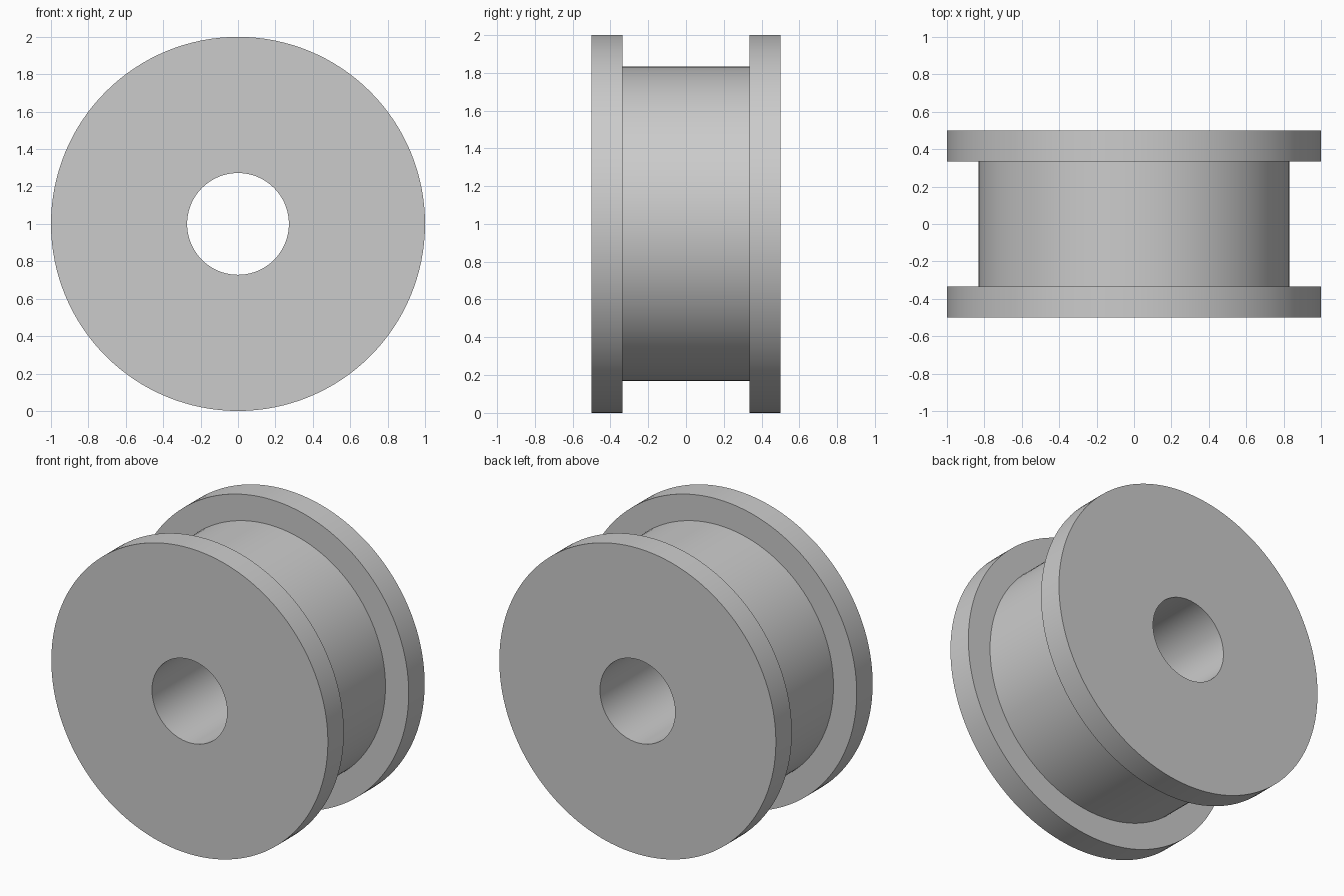
import bpy
import bmesh
from math import pi, radians
from mathutils import Matrix, Vector

cube = bpy.data.objects.get("Cube")
if cube:
    bpy.data.objects.remove(cube, do_unlink=True)

# Dimensions
FLANGE_R, CORE_R, BORE_R = 1.0, 0.832, 0.272
HALF_WIDTH, HALF_GROOVE = 0.5, 0.335
SEGMENTS = 128

# Plain grey
grey = bpy.data.materials.new("plain_grey")
grey.use_nodes = True
colour = (0.6, 0.6, 0.6, 1)
grey.diffuse_color = colour
grey.node_tree.nodes["Principled BSDF"].inputs["Base Color"].default_value = colour


def revolve(name, profile):
    """Spin a closed (radius, y) profile about the y axis."""
    bm = bmesh.new()
    verts = [bm.verts.new((r, y, 0)) for r, y in profile]
    edges = [bm.edges.new((v, verts[i - 1])) for i, v in enumerate(verts)]
    bmesh.ops.spin(bm, geom=verts + edges, cent=(0, 0, 0), axis=(0, 1, 0),
                   angle=2 * pi, steps=SEGMENTS, use_merge=True)
    bmesh.ops.remove_doubles(bm, verts=bm.verts, dist=1e-4)
    bmesh.ops.recalc_face_normals(bm, faces=bm.faces)
    bmesh.ops.transform(bm, matrix=Matrix.Translation(Vector((0, 0, FLANGE_R))),
                        verts=bm.verts)
    mesh = bpy.data.meshes.new(name)
    bm.to_mesh(mesh)
    bm.free()
    mesh.materials.append(grey)
    obj = bpy.data.objects.new(name, mesh)
    bpy.context.collection.objects.link(obj)
    return obj


# Spool: two flanges, a recessed core and a through bore in one profile
front_half = [(BORE_R, -HALF_WIDTH), (FLANGE_R, -HALF_WIDTH),
              (FLANGE_R, -HALF_GROOVE), (CORE_R, -HALF_GROOVE)]
back_half = [(r, -y) for r, y in reversed(front_half)]
spool = revolve("flanged_spool", front_half + back_half)

# Smooth round walls, crisp rims
bpy.ops.object.select_all(action="DESELECT")
spool.select_set(True)
bpy.context.view_layer.objects.active = spool
bpy.ops.object.shade_smooth_by_angle(angle=radians(30))
